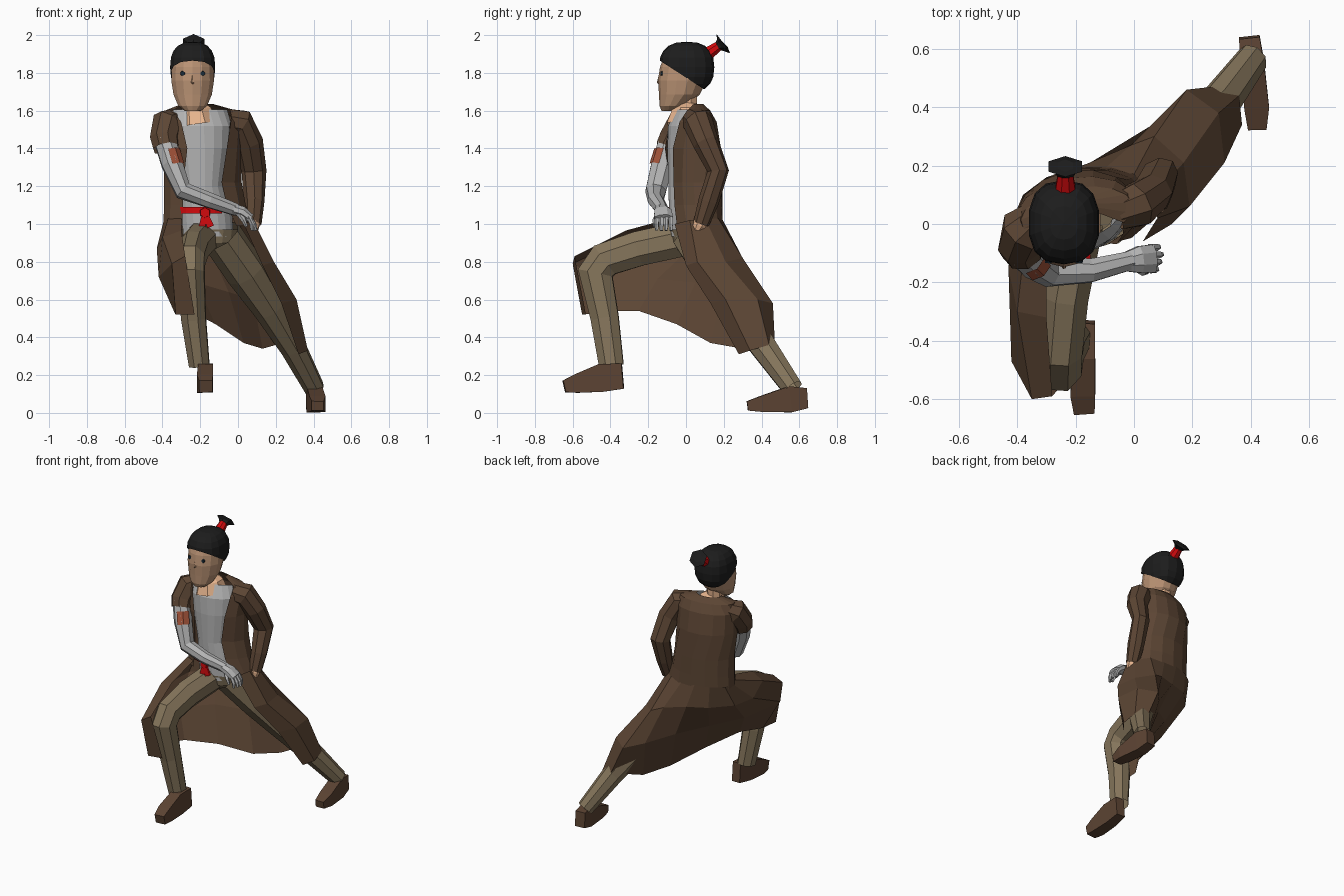
import bpy, bmesh, math
from mathutils import Vector, Matrix

COLOURS = {
    "coat brown": (0.107, 0.06, 0.034), "boot brown": (0.107, 0.057, 0.033),
    "trouser tan": (0.235, 0.178, 0.105), "shirt grey": (0.46, 0.46, 0.46),
    "skin light": (0.80, 0.46, 0.27), "skin tan": (0.49, 0.29, 0.175),
    "hair black": (0.012, 0.012, 0.012), "sash red": (0.65, 0.003, 0.004),
    "patch rust": (0.36, 0.085, 0.04), "eye dark": (0.01, 0.025, 0.04),
}
MATS = {}
for key, rgb in COLOURS.items():
    MATS[key] = bpy.data.materials.new(key)
    MATS[key].diffuse_color = (*rgb, 1)


def finish(name, bm, mat):
    bmesh.ops.recalc_face_normals(bm, faces=bm.faces)
    me = bpy.data.meshes.new(name)
    bm.to_mesh(me)
    bm.free()
    me.materials.append(MATS[mat])
    ob = bpy.data.objects.new(name, me)
    bpy.context.collection.objects.link(ob)
    return ob


def loft(name, rings, mat, closed=True, caps=True, keep=None):
    bm = bmesh.new()
    vs = [[bm.verts.new(p) for p in ring] for ring in rings]
    n = len(vs[0])
    for a, b in zip(vs, vs[1:]):
        for i in range(n if closed else n - 1):
            j = (i + 1) % n
            bm.faces.new((a[i], a[j], b[j], b[i]))
    if caps:
        bm.faces.new(vs[0])
        bm.faces.new(vs[-1])
    if keep:
        bmesh.ops.recalc_face_normals(bm, faces=bm.faces)
        bm.normal_update()
        bmesh.ops.delete(bm, geom=[f for f in bm.faces if not keep(f)], context='FACES')
    return finish(name, bm, mat)


def tube(name, pts, mat, n=8, ref=(1, 0, 0), **kw):
    """Limb through points (x, y, z, radius a, radius b)."""
    ps = [Vector(p[:3]) for p in pts]
    s, rings = Vector(ref), []
    for i, p in enumerate(pts):
        t = Vector()
        if i:
            t += (ps[i] - ps[i - 1]).normalized()
        if i < len(ps) - 1:
            t += (ps[i + 1] - ps[i]).normalized()
        t.normalize()
        s = (s - t * s.dot(t)).normalized()
        u = t.cross(s)
        ang = [2 * math.pi * (k + 0.5) / n for k in range(n)]
        rings.append([ps[i] + s * (p[3] * math.cos(a)) + u * (p[-1] * math.sin(a)) for a in ang])
    return loft(name, rings, mat, **kw)


def body(name, rows, mat, n=14, start=0, stop=360, yaw=9, **kw):
    """Horizontal oval rings (x, y, z, rx, ry[, start, stop]); angles run from the front."""
    closed = stop - start >= 360
    rings = []
    for x, y, z, rx, ry, *span in rows:
        a0, a1 = span or (start, stop)
        ring = []
        for k in range(n):
            a = math.radians(a0 + (a1 - a0) * k / (n if closed else n - 1))
            v = Vector((rx * math.sin(a), -ry * math.cos(a), 0))
            v.rotate(Matrix.Rotation(math.radians(yaw), 3, 'Z'))
            ring.append(v + Vector((x, y, z)))
        rings.append(ring)
    kw.setdefault("caps", closed)
    return loft(name, rings, mat, closed=closed, **kw)


# Legs
tube("front_leg", [(-.19, .0, .925, .09, .1), (-.235, -.25, .87, .085, .1),
                   (-.25, -.43, .81, .08, .1), (-.25, -.48, .74, .078, .1),
                   (-.235, -.43, .5, .07, .08), (-.205, -.395, .25, .058, .07)],
     "trouser tan", caps=False)
tube("back_leg", [(-.09, .04, .94, .11, .12), (.04, .15, .75, .11, .11), (.165, .27, .56, .09, .095),
                  (.29, .41, .35, .07, .075), (.405, .565, .13, .055, .058)],
     "trouser tan", caps=False)
body("hips", [(-.15, .03, .86, .08, .06), (-.15, .03, .9, .14, .10), (-.15, .03, .97, .15, .115)],
     "trouser tan", n=9, start=-90, stop=90)

# Shoes
tube("front_shoe", [(-.165, -.335, .195, .045, .095), (-.172, -.45, .185, .055, .105),
                    (-.175, -.58, .155, .06, .07), (-.17, -.645, .14, .05, .045)], "boot brown", n=4)
tube("back_shoe", [(.395, .64, .078, .05, .075), (.405, .55, .072, .058, .098),
                   (.42, .4, .047, .06, .06), (.422, .325, .037, .045, .035)], "boot brown", n=4)

# Shirt front and open coat
body("shirt", [(-.16, .03, .935, .14, .115), (-.17, .03, 1.05, .14, .12), (-.195, .03, 1.2, .12, .125),
               (-.195, .03, 1.4, .155, .13), (-.2, .025, 1.52, .17, .12), (-.21, .03, 1.605, .165, .085, -65, 65)],
     "shirt grey", n=9, start=-75, stop=75)
body("coat_body", [(-.16, .05, .99, .24, .145, 34, 320), (-.175, .05, 1.1, .22, .142, 26, 322),
                   (-.185, .05, 1.22, .21, .14, 22, 324), (-.195, .035, 1.4, .21, .15, 34, 333),
                   (-.195, .035, 1.54, .215, .125, 42, 325),
                   (-.195, .035, 1.6, .195, .09, 52, 305), (-.215, .045, 1.635, .085, .045, 70, 290)],
     "coat brown", n=13, start=36, stop=335)

# Coat skirt: each column runs from the waist to the hem
SKIRT = [
    ((-.30, -.08, 1.03), (-.30, -.32, .965), (-.28, -.59, .83), (-.23, -.53, .52)),
    ((-.37, -.03, 1.03), (-.40, -.30, .93), (-.35, -.60, .79), (-.33, -.55, .52)),
    ((-.39, .03, 1.03), (-.43, -.15, .87), (-.42, -.47, .72), (-.34, -.39, .54)),
    ((-.38, .10, 1.03), (-.41, .03, .88), (-.36, -.15, .71), (-.25, -.25, .54)),
    ((-.30, .16, 1.03), (-.29, .16, .88), (-.22, .05, .69), (-.12, -.05, .47)),
    ((-.20, .19, 1.03), (-.15, .21, .87), (-.05, .19, .64), (.03, .13, .37)),
    ((-.10, .19, 1.03), (-.01, .27, .85), (.08, .35, .60), (.13, .30, .34)),
    ((0, .17, 1.03), (.07, .30, .82), (.18, .46, .58), (.27, .47, .38)),
    ((.07, .10, 1.03), (.17, .21, .80), (.29, .38, .60), (.36, .44, .36)),
    ((.08, .02, 1.02), (.19, .06, .80), (.31, .21, .60), (.37, .34, .33)),
    ((.03, -.06, 1.0), (.13, .0, .78), (.23, .13, .58), (.32, .28, .31)),
]
loft("coat_skirt", SKIRT, "coat brown", closed=False, caps=False)

# Sleeved arm with hand on hip
tube("long_sleeve", [(-.06, .04, 1.545, .065, .07), (.01, .065, 1.535, .08, .08), (.06, .105, 1.43, .068, .075),
                     (.085, .17, 1.28, .055, .068), (.085, .12, 1.12, .055, .055),
                     (.08, .08, 1.0, .042, .045)], "coat brown", ref=(0, 1, 0), caps=False)
tube("hip_hand", [(.08, .085, 1.03, .03, .035), (.08, .07, .99, .036, .037),
                  (.085, .055, .96, .02, .024)], "skin light")

# Bare grey arm crossing the front
tube("short_sleeve", [(-.33, .02, 1.55, .065, .065), (-.375, -.02, 1.53, .085, .085),
                      (-.39, -.07, 1.45, .075, .08), (-.38, -.095, 1.4, .07, .072)],
     "coat brown", ref=(0, 1, 0), caps=False)
tube("grey_arm", [(-.39, -.085, 1.45, .06, .06), (-.35, -.125, 1.32, .06, .062),
                  (-.29, -.16, 1.175, .05, .058), (-.15, -.16, 1.125, .043, .043),
                  (-.01, -.125, 1.075, .034, .034)], "shirt grey", caps=False)
tube("arm_patch", [(-.370, -.104, 1.38, .067, .067), (-.347, -.127, 1.30, .068, .069)], "patch rust",
     n=10, caps=False, keep=lambda f: f.normal.dot(Vector((.55, -.83, 0))) > .7)
tube("grey_palm", [(-.03, -.13, 1.08, .035, .032), (.02, -.122, 1.065, .05, .032),
                   (.065, -.118, 1.03, .052, .026)], "shirt grey", ref=(0, 1, 0))
for k, (y, dx) in enumerate([(-.155, 0), (-.13, .015), (-.105, .02), (-.08, .01)]):
    tube(f"finger_{k + 1}", [(.055, y, 1.04, .014), (.075 + dx / 2, y, 1.0, .013),
                             (.075 + dx, y, .965, .009)], "shirt grey", n=5, ref=(0, 1, 0))
tube("thumb", [(.0, -.145, 1.06, .015), (.03, -.165, 1.02, .013), (.045, -.165, .985, .008)],
     "shirt grey", n=5, ref=(0, 1, 0))

# Red sash with knot and tails
body("sash", [(-.18, .02, 1.055, .165, .137), (-.18, .02, 1.09, .165, .137)], "sash red",
     n=8, start=-72, stop=28)
tube("sash_knot", [(-.175, -.105, 1.06, .03), (-.175, -.145, 1.06, .027)], "sash red", n=6)
for k, (x, z) in enumerate([(-.195, .96), (-.145, .985)]):
    tube(f"sash_tail_{k + 1}", [(-.175, -.13, 1.06, .02, .01), (x, -.132, z, .026, .01)], "sash red", n=4)

# Neck with bare upper chest, head and nose
tube("neck", [(-.215, .005, 1.53, .11, .115), (-.225, .005, 1.6, .09, .085), (-.235, .005, 1.635, .056, .056),
              (-.235, .01, 1.71, .055, .055)], "skin light", caps=False)
HX = -.24
body("head", [(HX, -.085, 1.6, .045, .045), (HX, -.07, 1.625, .078, .07), (HX, -.035, 1.685, .104, .108),
              (HX, -.02, 1.76, .116, .128), (HX, -.01, 1.83, .114, .128), (HX, -.002, 1.885, .1, .115)],
     "skin tan", n=14, yaw=0, caps=False)
tube("chin_base", [(HX, -.085, 1.598, .045), (HX, -.085, 1.602, .045)], "skin tan", n=12)
tube("nose", [(HX, -.14, 1.79, .004), (HX, -.146, 1.75, .009), (HX, -.137, 1.74, .006)], "skin tan", n=5)
for k, side in enumerate((-1, 1)):
    x = HX + side * .053
    tube(f"eye_{k + 1}", [(x, -.125, 1.797, .013), (x, -.134, 1.797, .012)], "eye dark", n=8)

# Hair cap: a slightly squared ball cut along a slanted hairline
bm = bmesh.new()
bmesh.ops.create_uvsphere(bm, u_segments=14, v_segments=10, radius=1)
for v in bm.verts:
    v.co = [math.copysign(abs(c) ** .8, c) for c in v.co]
bm.transform(Matrix.Translation((HX, .004, 1.83)) @ Matrix.Diagonal((.122, .146, .135, 1)))
bmesh.ops.bisect_plane(bm, geom=bm.verts[:] + bm.edges[:] + bm.faces[:], plane_co=(0, 0, 1.775),
                       plane_no=(0, .65, 1), clear_inner=True)
finish("hair_cap", bm, "hair black")

# Hair tie and fanned topknot
tube("hair_tie", [(HX + .005, .10, 1.89, .04), (HX + .005, .172, 1.942, .028)], "sash red", caps=False)
tube("topknot", [(HX + .005, .168, 1.94, .032, .024), (HX + .005, .18, 1.947, .04, .034),
                 (HX + .005, .197, 1.955, .066, .062), (HX + .005, .2, 1.958, .03)], "hair black", n=6)
